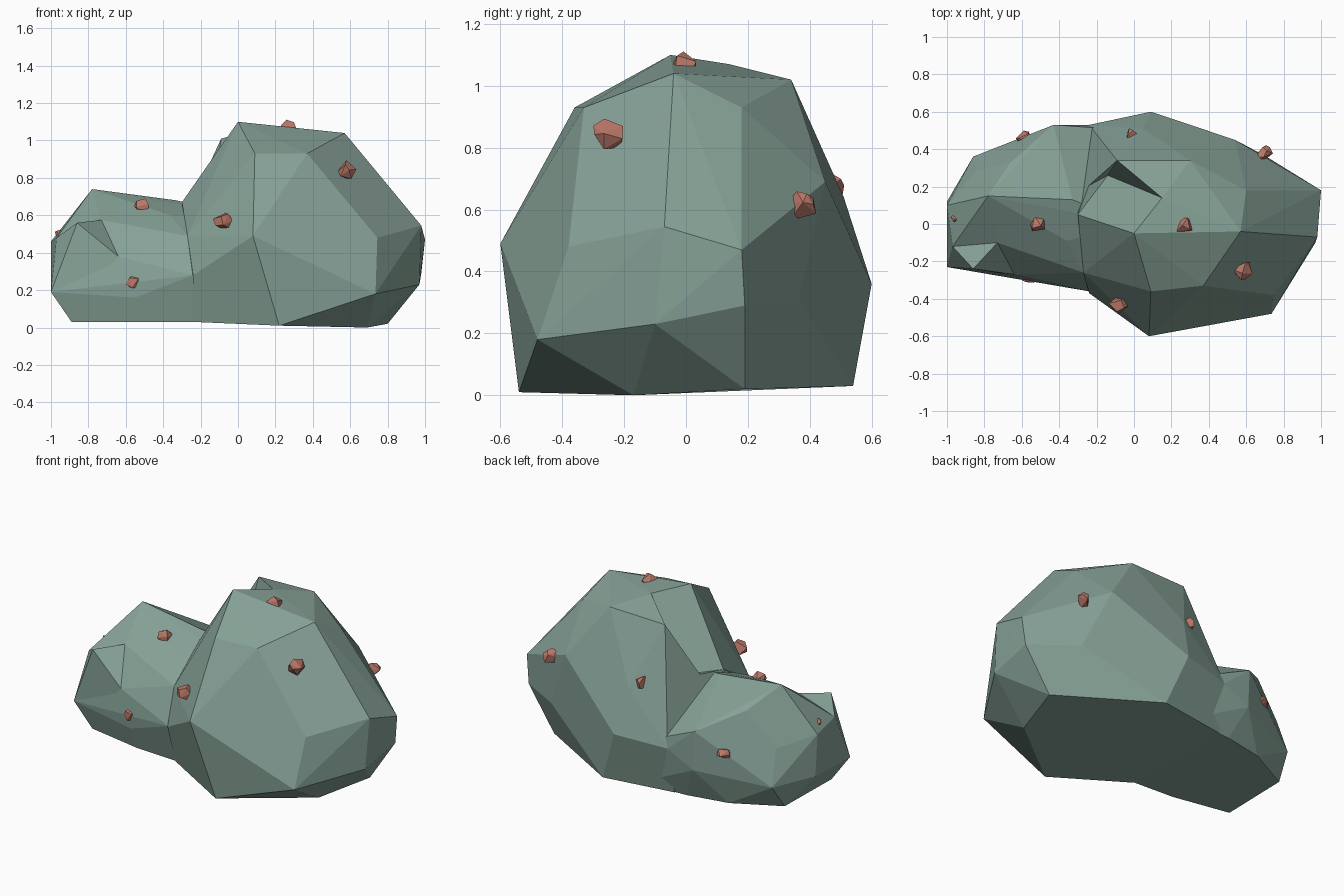
import bpy, bmesh, random
from mathutils import Vector

if "Cube" in bpy.data.objects:
    bpy.data.objects.remove(bpy.data.objects["Cube"])

random.seed(4)


def material(name, rgb):
    m = bpy.data.materials.new(name)
    m.diffuse_color = (*rgb, 1)
    m.use_nodes = True
    m.node_tree.nodes["Principled BSDF"].inputs["Base Color"].default_value = m.diffuse_color
    return m


def hull(name, points, mat):
    """Faceted stone: convex hull around a few corner points."""
    bm = bmesh.new()
    for p in points:
        bm.verts.new(p)
    bmesh.ops.convex_hull(bm, input=bm.verts)
    loose = [v for v in bm.verts if not v.link_faces]
    bmesh.ops.delete(bm, geom=loose, context='VERTS')
    bmesh.ops.dissolve_limit(bm, angle_limit=0.06, verts=bm.verts, edges=bm.edges)
    bmesh.ops.recalc_face_normals(bm, faces=bm.faces)
    me = bpy.data.meshes.new(name)
    bm.to_mesh(me)
    bm.free()
    me.materials.append(mat)
    ob = bpy.data.objects.new(name, me)
    bpy.context.collection.objects.link(ob)
    return ob


def combine(base, other, operation):
    """Apply a boolean and remove the helper."""
    mod = base.modifiers.new("combine", 'BOOLEAN')
    mod.operation = operation
    mod.solver = 'EXACT'
    mod.object = other
    bpy.context.view_layer.objects.active = base
    bpy.ops.object.modifier_apply(modifier=mod.name)
    bpy.data.objects.remove(other)


stone = material("green_stone", (0.24, 0.36, 0.31))
red = material("red_stone", (0.50, 0.19, 0.14))

# tall lobe: crown, shoulder, waist, skirt and foot corners
tall = [
    (0, -.05, 1.10), (.57, -.04, 1.04), (.15, .14, 1.07), (-.09, .34, 1.01), (.30, .34, 1.02),
    (.09, -.36, .93), (.37, -.33, .93), (.60, .18, .93), (.54, .45, .69), (.05, .51, .64),
    (1, .18, .47), (.98, -.07, .545), (.745, -.38, .48), (.08, -.60, .49), (-.27, -.26, .49),
    (-.30, .05, .67), (-.21, .34, .60),
    (.735, -.48, .18), (.97, -.10, .23), (.98, .19, .29), (.70, .365, .31), (.09, .60, .36),
    (.19, -.56, .25), (-.24, -.37, .28), (-.24, .53, .33),
    (.69, -.17, 0), (.80, .19, .02), (.22, -.54, .01), (.21, .54, .03),
    (-.24, -.29, .03), (-.25, .47, .03),
]
# low lobe: top ridge, belly and foot corners, reaching into the tall lobe
low = [
    (-.78, .15, .74), (-.33, .13, .68), (-.73, -.10, .575), (-.36, -.09, .60),
    (-.97, -.12, .48), (-1, .10, .46), (-.84, .29, .40), (-.43, .53, .49), (-.66, .33, .61),
    (-.64, -.27, .38), (-.27, -.26, .49), (-1, -.23, .19), (-.55, -.30, .16), (-1, .12, .20),
    (-.86, .36, .18), (-.42, .53, .24), (-.24, .53, .33), (-.24, -.36, .28),
    (-.89, -.20, .03), (-.52, -.27, .03), (-.88, .26, .03), (-.59, .41, .03), (-.33, .46, .03),
    (-.24, -.29, .03), (0, .48, .03), (0, .50, .30), (0, 0, .60), (0, -.26, .45), (0, -.3, .03),
]
# raised corner at the front left of the low lobe
corner = [
    (-.86, -.24, .56), (-.97, -.12, .48), (-.73, -.10, .575), (-.64, -.27, .38),
    (-1, -.23, .19), (-.60, -.10, .30), (-.55, -.29, .17),
]
# notch behind the crown, facing left
notch = [
    (.15, .14, 1.07), (0, -.05, 1.10), (-.30, .05, .67), (-.14, .26, .67), (-.09, .34, 1.01),
    (-.40, .10, 1.20), (-.40, .12, .70),
]
boulder = hull("boulder", tall, stone)
combine(boulder, hull("notch_cutter", notch, stone), 'DIFFERENCE')
combine(boulder, hull("low_lobe", low, stone), 'UNION')
combine(boulder, hull("corner", corner, stone), 'UNION')

# small red nodules scattered over the surface: x, y, z, radius
nodules = [
    (.27, -.01, 1.06, .054), (.58, -.25, .84, .053), (-.51, 0, .645, .048), (-.08, -.42, .565, .052),
    (-.555, -.28, .24, .047), (.52, -.49, .24, .047), (.69, .37, .61, .053), (-.02, .465, .67, .046),
    (-.59, .46, .36, .042), (-.955, .03, .495, .026),
]
for i, (x, y, z, r) in enumerate(nodules):
    pts = []
    while len(pts) < 11:
        d = Vector([random.gauss(0, 1) for _ in range(3)]).normalized()
        if all((d - q).length > .6 for q in pts):
            pts.append(d)
    hull(f"nodule_{i + 1}", [Vector((x, y, z)) + d * r * random.uniform(.9, 1.12) for d in pts], red)
